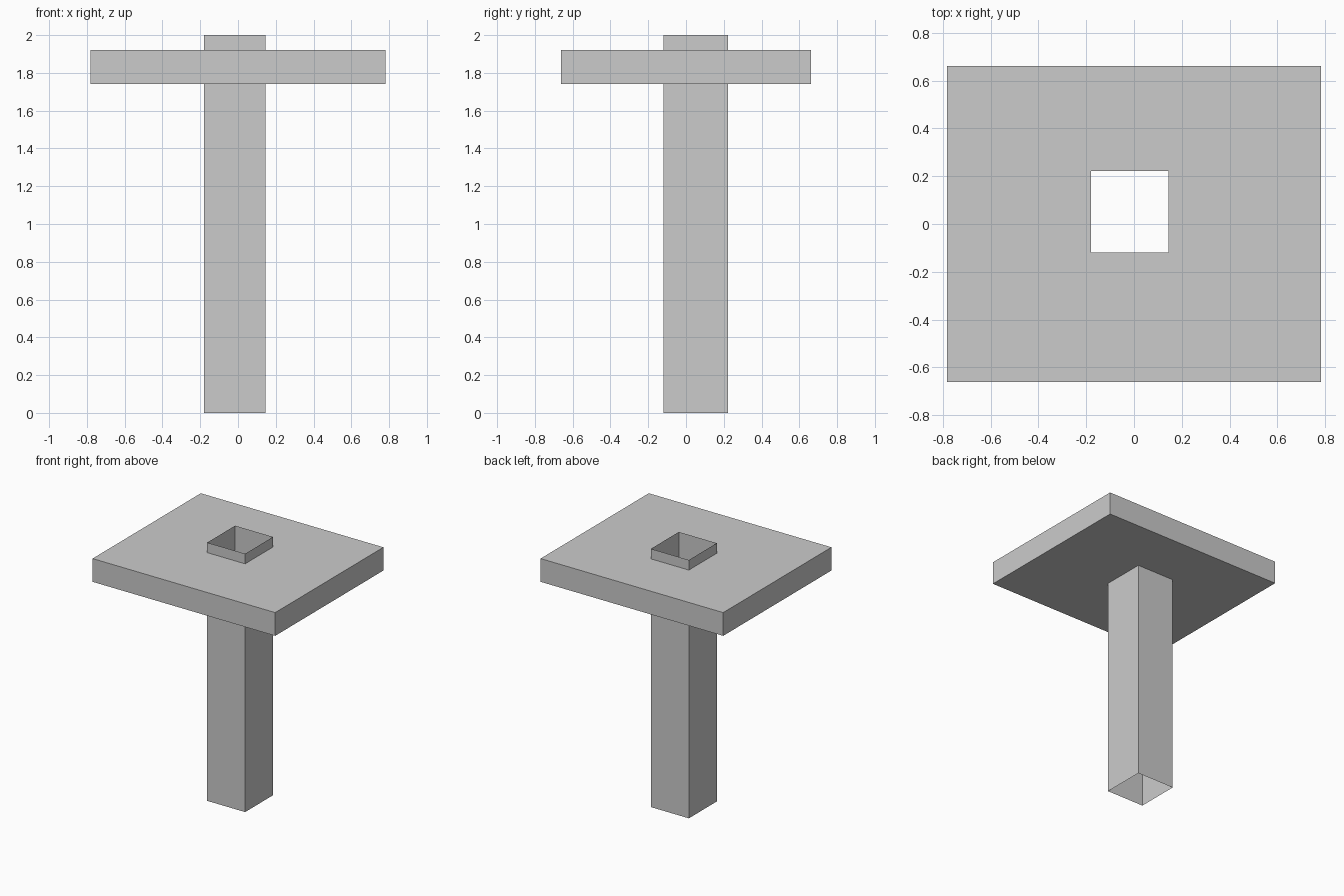
import bpy, bmesh

if "Cube" in bpy.data.objects:
    bpy.data.objects.remove(bpy.data.objects["Cube"])


def rect(bm, x0, x1, y0, y1, z):
    return [bm.verts.new((x, y, z)) for x, y in ((x0, y0), (x1, y0), (x1, y1), (x0, y1))]


def bridge(bm, a, b):
    for i in range(4):
        j = (i + 1) % 4
        bm.faces.new((a[i], a[j], b[j], b[i]))


def finish(bm, name):
    mesh = bpy.data.meshes.new(name)
    bm.to_mesh(mesh)
    bm.free()
    bpy.context.collection.objects.link(bpy.data.objects.new(name, mesh))


POST = (-0.18, 0.145, -0.12, 0.222)
PLATE = (-0.782, 0.782, -0.662, 0.662)

# Square post: thin open-ended tube
bm = bmesh.new()
bridge(bm, rect(bm, *POST, 0), rect(bm, *POST, 2))
finish(bm, "hollow_post")

# Flat plate with an opening that the post passes through
# (the post walls line the opening)
bm = bmesh.new()
low, high = rect(bm, *PLATE, 1.742), rect(bm, *PLATE, 1.922)
bridge(bm, low, high)
bridge(bm, high, rect(bm, *POST, 1.922))
bridge(bm, rect(bm, *POST, 1.742), low)
finish(bm, "top_plate")
